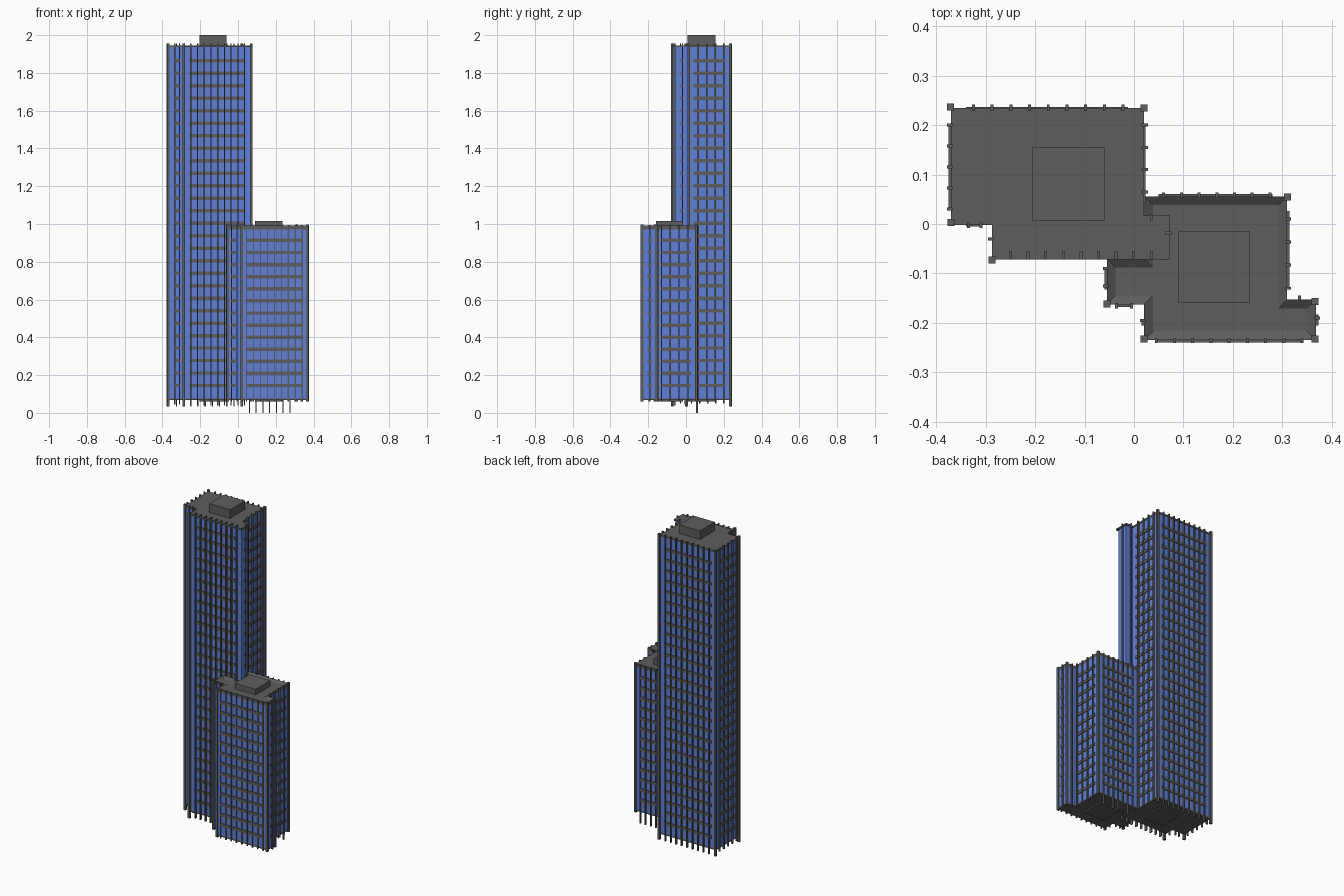
import bpy, bmesh
from mathutils import Vector

cube = bpy.data.objects.get("Cube")
if cube:
    bpy.data.objects.remove(cube)


def material(name, rgb):
    m = bpy.data.materials.new(name)
    m.use_nodes = True
    m.diffuse_color = (*rgb, 1)
    m.node_tree.nodes["Principled BSDF"].inputs["Base Color"].default_value = (*rgb, 1)
    return m


GREY = material("dark grey concrete", (0.11, 0.11, 0.11))
BLUE = material("blue glass", (0.12, 0.22, 0.69))


def finish(name, bm, mat):
    bmesh.ops.recalc_face_normals(bm, faces=bm.faces)
    mesh = bpy.data.meshes.new(name)
    bm.to_mesh(mesh)
    bm.free()
    mesh.materials.append(mat)
    ob = bpy.data.objects.new(name, mesh)
    bpy.context.collection.objects.link(ob)


def add_prism(bm, outline, z0, z1):
    face = bm.faces.new([bm.verts.new((x, y, z0)) for x, y in outline])
    ext = bmesh.ops.extrude_face_region(bm, geom=[face], use_keep_orig=True)
    verts = [g for g in ext["geom"] if isinstance(g, bmesh.types.BMVert)]
    bmesh.ops.translate(bm, verts=verts, vec=(0, 0, z1 - z0))
    return [g for g in ext["geom"] if isinstance(g, bmesh.types.BMFace)][0]


def prism(name, outline, z0, z1, mat):
    bm = bmesh.new()
    add_prism(bm, outline, z0, z1)
    finish(name, bm, mat)


def rect(x0, y0, x1, y1):
    return [(x0, y0), (x1, y0), (x1, y1), (x0, y1)]


def strip(bm, a, along, out, s0, s1, d0, d1, z0, z1):
    """Box beside a wall: s runs along the wall, d runs outward."""
    corners = [a + along * s + out * d for s, d in ((s0, d0), (s1, d0), (s1, d1), (s0, d1))]
    add_prism(bm, corners, z0, z1)


def facade(name, outline, walls, top, floors, pitch):
    """Each wall: first and last mullion offset, count, foot height, reach."""
    bands, mullions = bmesh.new(), bmesh.new()
    for i, wall in enumerate(walls):
        if not wall:
            continue
        first, last, count, foot, reach = wall
        a, b = Vector(outline[i]), Vector(outline[(i + 1) % len(outline)])
        along = (b - a).normalized()
        out = Vector((along.y, -along.x))
        length = (b - a).length
        s0 = min(first, 0.03)
        s1 = max(last, length - 0.03)
        for k in range(floors):
            z = 0.145 + k * pitch
            strip(bands, a, along, out, s0, s1, -0.004, 0.005, z - 0.009, z + 0.009)
        for k in range(count):
            s = first + (last - first) * k / max(count - 1, 1)
            strip(mullions, a, along, out, s - 0.003, s + 0.003, -0.003, reach, foot, top)
    finish(name + "_floor_bands", bands, GREY)
    finish(name + "_mullions", mullions, GREY)


def posts(name, points, foot, top):
    bm = bmesh.new()
    for x, y in points:
        add_prism(bm, rect(x - 0.007, y - 0.007, x + 0.007, y + 0.007), foot, top)
    finish(name, bm, GREY)


# Tall tower
tall = [(-.37, .232), (-.37, 0), (-.287, 0), (-.287, -.058),
        (.066, -.058), (.066, .01), (.018, .01), (.018, .232)]
tall_slab = [(-.37, .235), (-.37, -.002), (-.287, -.002), (-.287, -.072),
             (.073, -.072), (.073, .017), (.02, .017), (.02, .235)]
prism("tall_glass", tall, 0.077, 1.937, BLUE)
prism("tall_roof_slab", tall_slab, 1.936, 1.946, GREY)
prism("tall_base_slab", tall, 0.068, 0.078, GREY)
facade("tall", tall, [
    (.032, .202, 5, .05, .008), (.035, .06, 2, .045, .008), (.03, .03, 1, .05, .008),
    (.037, .322, 9, .04, .014), (.04, .04, 1, .06, .01), (.031, .031, 1, .06, .01),
    (.055, .19, 4, .06, .01), (.04, .343, 9, .035, .01)], 1.955, 27, 0.0661)
posts("tall_corner_posts", [(-.371, .237), (.02, .235), (-.37, .003), (-.287, -.073)], 0.035, 1.955)
prism("tall_plant_room", rect(-.205, .007, -.06, .155), 1.94, 2.0, GREY)
prism("tall_base_plate", rect(-.205, .007, -.06, .155), 0.06, 0.07, GREY)

# Low tower
low = [(.31, .056), (.02, .056), (.02, -.07), (-.055, -.07), (-.055, -.163),
       (.02, -.163), (.02, -.235), (.368, -.235), (.368, -.153), (.31, -.153)]
prism("low_glass", low, 0.077, 0.972, BLUE)
prism("low_base_slab", low, 0.068, 0.078, GREY)
facade("low", low, [
    (.035, .25, 7, 0.0, .008), None, None, (.02, .055, 2, .06, .008),
    (.02, .05, 2, .06, .008), (.032, .032, 1, .06, .008), (.025, .32, 9, .06, .006),
    (.045, .045, 1, .06, .008), (.033, .033, 1, .06, .008),
    (.023, .163, 4, .06, .008)], 0.995, 13, 0.064)
posts("low_corner_posts", [(.311, .055), (.366, -.157), (.366, -.233),
                           (.02, -.233), (-.055, -.162)], 0.06, 0.997)

# Low tower roof with a raised parapet rim
bm = bmesh.new()
cap = add_prism(bm, low, 0.97, 0.992)
bm.normal_update()
bmesh.ops.inset_region(bm, faces=[cap], thickness=0.018, use_even_offset=True)
bmesh.ops.translate(bm, verts=cap.verts, vec=(0, 0, -0.012))
finish("low_parapet_roof", bm, GREY)
prism("low_plant_room", rect(.09, -.16, .235, -.015), 0.975, 1.015, GREY)
prism("low_base_plate", rect(.09, -.16, .235, -.015), 0.06, 0.07, GREY)
